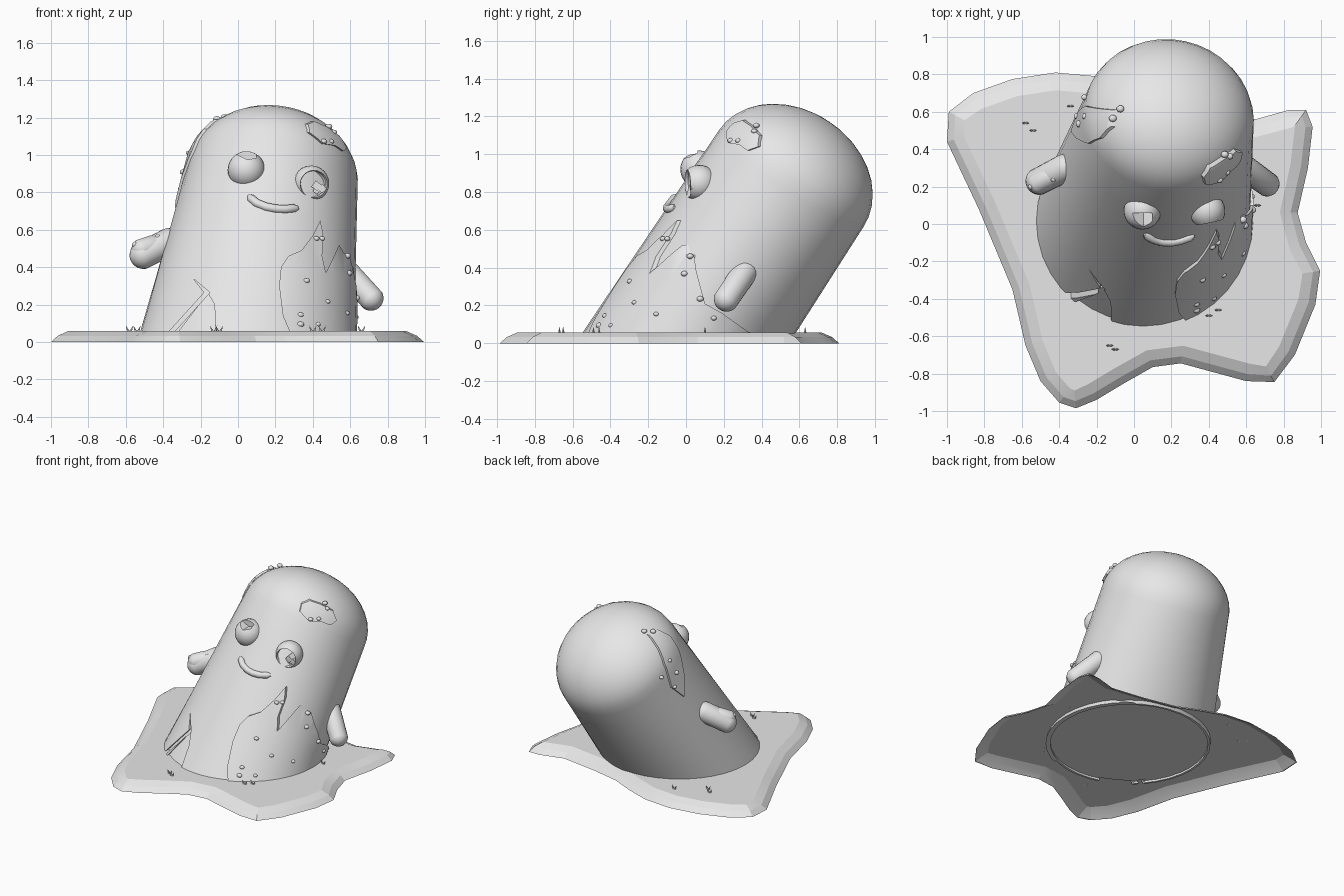
import bpy, bmesh, math, random
from mathutils import Vector, Matrix
from mathutils.bvhtree import BVHTree

random.seed(4)
if "Cube" in bpy.data.objects:
    bpy.data.objects.remove(bpy.data.objects["Cube"], do_unlink=True)

clay = bpy.data.materials.new("plain_grey")
clay.use_nodes = True
GREY = (0.8, 0.8, 0.8, 1)
clay.diffuse_color = GREY
clay.node_tree.nodes["Principled BSDF"].inputs["Base Color"].default_value = GREY


def smooth(mesh, angle=35):
    mesh.shade_smooth()
    mesh.set_sharp_from_angle(angle=math.radians(angle))


def finish(name, bm):
    """Turn a bmesh into a smooth-by-angle object."""
    bmesh.ops.recalc_face_normals(bm, faces=bm.faces)
    mesh = bpy.data.meshes.new(name)
    bm.to_mesh(mesh)
    bm.free()
    mesh.materials.append(clay)
    obj = bpy.data.objects.new(name, mesh)
    bpy.context.collection.objects.link(obj)
    smooth(mesh)
    return obj


def combine(obj, cutter, operation):
    """Apply a boolean and discard the cutter."""
    mod = obj.modifiers.new("cut", 'BOOLEAN')
    mod.operation, mod.object, mod.solver = operation, cutter, 'EXACT'
    bpy.context.view_layer.update()
    graph = bpy.context.evaluated_depsgraph_get()
    mesh = bpy.data.meshes.new_from_object(obj.evaluated_get(graph))
    obj.modifiers.clear()
    obj.data = mesh
    smooth(mesh)
    bpy.data.objects.remove(cutter, do_unlink=True)


def loft(bm, rings):
    loops = [[bm.verts.new(p) for p in ring] for ring in rings]
    n = len(loops[0])
    for a, b in zip(loops, loops[1:]):
        for i in range(n):
            j = (i + 1) % n
            bm.faces.new((a[i], a[j], b[j], b[i]))
    bm.faces.new(loops[0])
    bm.faces.new(loops[-1])


def prism(outline, place, low, high):
    bm = bmesh.new()
    loft(bm, [[place(a, b, d) for a, b in outline] for d in (low, high)])
    return finish("cutter", bm)


def from_front(a, b, d):
    return (a, d, b)


def from_side(a, b, d):
    return (d, a, b)


def from_corner(a, b, d):
    return ((a + d) * math.sqrt(0.5), (a - d) * math.sqrt(0.5), b)


# Leaning body with a flattened dome, optionally swollen to form shells
FOOT, HEAD = Vector((0.045, 0, 0.03)), Vector((0.183, 0.557, 0.872))
AXIS = Vector((0.13, 0.56, 0.83)).normalized()
SIDE = (Vector((1, 0, 0)) - AXIS * AXIS.x).normalized()
BACK = AXIS.cross(SIDE)


def body_mesh(swell=0.0):
    bm = bmesh.new()
    turns = [math.tau * i / 36 for i in range(36)]
    foot = [FOOT + Vector((math.cos(t) * (0.575 + swell), math.sin(t) * (0.565 + swell), 0))
            for t in turns]
    r, height = 0.46 + swell, 0.36 + swell
    rim = [HEAD + (SIDE * math.cos(t) + BACK * math.sin(t)) * r for t in turns]
    lip = [FOOT + (p - FOOT) * 0.97 for p in foot]
    rings = [[p + Vector((0, 0, 0.015)) for p in lip], lip]
    rings += [[p.lerp(q, k / 6) for p, q in zip(foot, rim)] for k in range(7)]
    for k in range(1, 10):
        e = math.pi / 2 * k / 9.4
        rings.append([HEAD + (p - HEAD) * math.cos(e) + AXIS * height * math.sin(e) for p in rim])
    loft(bm, rings)
    return bm


surface_mesh = body_mesh()
surface = BVHTree.FromBMesh(surface_mesh)
surface_mesh.free()


def on_front(x, z):
    return surface.ray_cast(Vector((x, -3, z)), Vector((0, 1, 0)))[0]


def on_side(side, y, z):
    return surface.ray_cast(Vector((3 * side, y, z)), Vector((-side, 0, 0)))[0]


body = finish("body", body_mesh())

# Shallow torn fold and crack in the lower front
for outline, depth in (([(-0.36, 0.0), (-0.12, 0.0), (-0.125, 0.2), (-0.16, 0.26)], -0.02),
                       ([(-0.42, 0.0), (-0.39, 0.0), (-0.15, 0.265), (-0.24, 0.34), (-0.18, 0.265)], -0.03)):
    groove = prism(outline, from_front, -0.9, 0.1)
    combine(groove, finish("cutter", body_mesh(depth)), 'DIFFERENCE')
    combine(body, groove, 'DIFFERENCE')


# Raised moss patches
def patch(name, outline, place, low, high, swell):
    obj = finish(name, body_mesh(swell))
    combine(obj, prism(outline, place, low, high), 'INTERSECT')
    return obj


front_moss = patch("front_moss", [
    (0.3, 0), (0.24, 0.14), (0.22, 0.3), (0.23, 0.4), (0.27, 0.46), (0.34, 0.49), (0.4, 0.57),
    (0.44, 0.65), (0.455, 0.58), (0.45, 0.46), (0.47, 0.37), (0.5, 0.43), (0.54, 0.52),
    (0.57, 0.47), (0.62, 0.44), (0.75, 0.4), (0.75, 0)], from_front, -0.9, 0.5, 0.016)
combine(front_moss, prism([(0.04, 0.6), (0.05, 0.4), (0.1, 0.21), (0.19, 0.16), (0.33, 0.06),
                           (0.6, 0.0), (0.6, 0.6)], from_side, 0.3, 1), 'DIFFERENCE')
patch("head_moss", [(0.42, 1.12), (0.44, 1.165), (0.5, 1.18), (0.58, 1.15), (0.66, 1.1),
                    (0.68, 1.04), (0.63, 1.02), (0.57, 1.05), (0.48, 1.06)],
      from_corner, -0.1, 0.6, 0.015)
patch("side_moss", [(0.46, 1.14), (0.52, 1.19), (0.61, 1.18), (0.63, 1.0), (0.6, 0.82), (0.5, 0.72),
                    (0.46, 0.85), (0.43, 1.02)], from_side, -0.6, 0.12, 0.014)

# Little buds scattered on the moss
buds = [on_front(x, z) for x, z in
        ((0.41, 0.55), (0.44, 0.55), (0.36, 0.33), (0.47, 0.22), (0.42, 0.1), (0.33, 0.15),
         (0.33, 0.1), (0.57, 0.46), (0.58, 0.37), (0.57, 0.16), (0.45, 1.06), (0.49, 1.06))]
buds += [on_side(side, y, z) for side, y, z in
         ((-1, 0.57, 1.0), (-1, 0.67, 0.91), (-1, 0.57, 0.81), (-1, 0.53, 0.9), (-1, 0.56, 1.18),
          (-1, 0.61, 1.19), (1, 0.08, 0.24), (1, 0.15, 0.14), (1, 0.36, 1.11), (1, 0.37, 1.14))]
bm = bmesh.new()
for spot in buds:
    scale = Matrix.Diagonal((1.1, 1, 0.8, 1))
    out = (spot - HEAD.lerp(FOOT, 0.5)).normalized() * 0.014
    bmesh.ops.create_icosphere(bm, subdivisions=2, radius=random.uniform(0.015, 0.02),
                               matrix=Matrix.Translation(spot + out) @ scale)
finish("moss_buds", bm)

# Thin ground sheet whose wavy edge folds down to the floor, hollow underneath
EDGE = [(-1, 0.44), (-0.99, 0.6), (-0.86, 0.7), (-0.65, 0.775), (-0.42, 0.81), (-0.2, 0.79),
        (-0.03, 0.73), (0.15, 0.65), (0.38, 0.6), (0.65, 0.56), (0.83, 0.61), (0.92, 0.61),
        (0.955, 0.52), (0.93, 0.3), (0.875, 0.06), (0.92, -0.1), (0.995, -0.25), (0.97, -0.43),
        (0.86, -0.7), (0.75, -0.845), (0.6, -0.84), (0.25, -0.745), (0.1, -0.765),
        (-0.05, -0.85), (-0.2, -0.94), (-0.31, -0.985), (-0.4, -0.955), (-0.5, -0.84),
        (-0.58, -0.65), (-0.65, -0.35), (-0.83, 0.08)]


def inset(amount, z):
    ring = []
    for i, (x, y) in enumerate(EDGE):
        before, after = Vector(EDGE[i - 1]), Vector(EDGE[(i + 1) % len(EDGE)])
        run = (after - before).normalized()
        ring.append((x + run.y * amount, y - run.x * amount, z))
    return ring


bm = bmesh.new()
loft(bm, [inset(0.096, 0.051), inset(0.044, 0.025), inset(0.006, 0),
          inset(0, 0), inset(0.038, 0.033), inset(0.095, 0.058)])
slab = finish("ground_sheet", bm)
smooth(slab.data, 12)


# Capsule arms
def arm(name, start, end, radius):
    start, end = Vector(start), Vector(end)
    aim = end - start
    bm = bmesh.new()
    bmesh.ops.create_uvsphere(bm, u_segments=20, v_segments=12, radius=radius)
    for v in bm.verts:
        if v.co.z > 0.001:
            v.co.z += aim.length
    bm.transform(Matrix.Translation(start) @ aim.to_track_quat('Z', 'Y').to_matrix().to_4x4())
    return finish(name, bm)


arm("left_arm", (0.58, 0.31, 0.375), (0.71, 0.215, 0.235), 0.068)
arm("right_arm", (-0.37, 0.3, 0.535), (-0.505, 0.23, 0.465), 0.075)
arm("right_arm_moss", (-0.46, 0.25, 0.51), (-0.51, 0.22, 0.495), 0.06)
bm = bmesh.new()
for spot in ((-0.43, 0.24, 0.56), (-0.55, 0.2, 0.52)):
    bmesh.ops.create_icosphere(bm, subdivisions=2, radius=0.017, matrix=Matrix.Translation(spot))
finish("arm_buds", bm)

# Cracked ball eye with a chipped top
bm = bmesh.new()
bmesh.ops.create_uvsphere(bm, u_segments=24, v_segments=14, radius=0.1,
                          matrix=Matrix.Translation((0.045, 0.07, 0.92)))
right_eye = finish("right_eye", bm)
combine(right_eye, prism([(-0.03, 1.015), (0.05, 0.975), (0.1, 0.985), (0.09, 1.06)],
                         from_front, -0.1, 0.06), 'DIFFERENCE')

# Hollow broken eye: outer ball folded into an inner bowl
bm = bmesh.new()
profile = [(0.096, k) for k in range(170, 48, -12)] + [(0.082, k) for k in range(56, 171, 15)]
rings = []
for radius, degrees in profile:
    e = math.radians(degrees)
    rings.append([(radius * math.sin(e) * math.cos(math.tau * i / 24),
                   radius * math.sin(e) * math.sin(math.tau * i / 24),
                   radius * math.cos(e)) for i in range(24)])
loft(bm, rings)
gaze = Vector((0.2, -0.95, -0.05)).to_track_quat('Z', 'Y').to_matrix().to_4x4()
bm.transform(Matrix.Translation((0.392, 0.07, 0.848)) @ gaze)
finish("left_eye_shell", bm)
bm = bmesh.new()
for x, z, size in ((0.42, 0.835, 0.04), (0.45, 0.82, 0.035), (0.42, 0.81, 0.03)):
    bmesh.ops.create_cube(bm, size=size, matrix=Matrix.Translation((x, 0.06, z))
                          @ Matrix.Rotation(x * 9, 4, 'Y') @ Matrix.Diagonal((1, 2, 1, 1)))
finish("left_eye_fragments", bm)

# Smiling mouth tube
curve = bpy.data.curves.new("mouth", 'CURVE')
curve.dimensions, curve.bevel_depth, curve.bevel_resolution = '3D', 0.023, 3
curve.use_fill_caps = True
spline = curve.splines.new('POLY')
path = [(0.058, 0.782), (0.07, 0.768), (0.1, 0.742), (0.15, 0.722), (0.2, 0.712),
        (0.25, 0.709), (0.3, 0.714), (0.322, 0.717)]
spline.points.add(len(path) - 1)
for i, (x, z) in enumerate(path):
    spline.points[i].co = (*on_front(x, z), 1)
    spline.points[i].radius = 0.45 if i in (0, len(path) - 1) else 1
spline.use_smooth = True
curve.materials.append(clay)
bpy.context.collection.objects.link(bpy.data.objects.new("mouth", curve))

# Grass tufts on the ground
bm = bmesh.new()
for x, y in ((-0.58, 0.54), (-0.54, 0.5), (-0.34, 0.63), (0.4, -0.49), (0.45, -0.46),
             (-0.13, -0.65), (-0.1, -0.67), (0.66, 0.1)):
    for k in (-1, 1):
        lean = Matrix.Rotation(k * 0.4, 4, 'Y')
        bmesh.ops.create_cone(bm, cap_ends=True, segments=5, radius1=0.008, radius2=0.0, depth=0.04,
                              matrix=Matrix.Translation((x + k * 0.012, y, 0.07)) @ lean)
finish("grass_tufts", bm)
